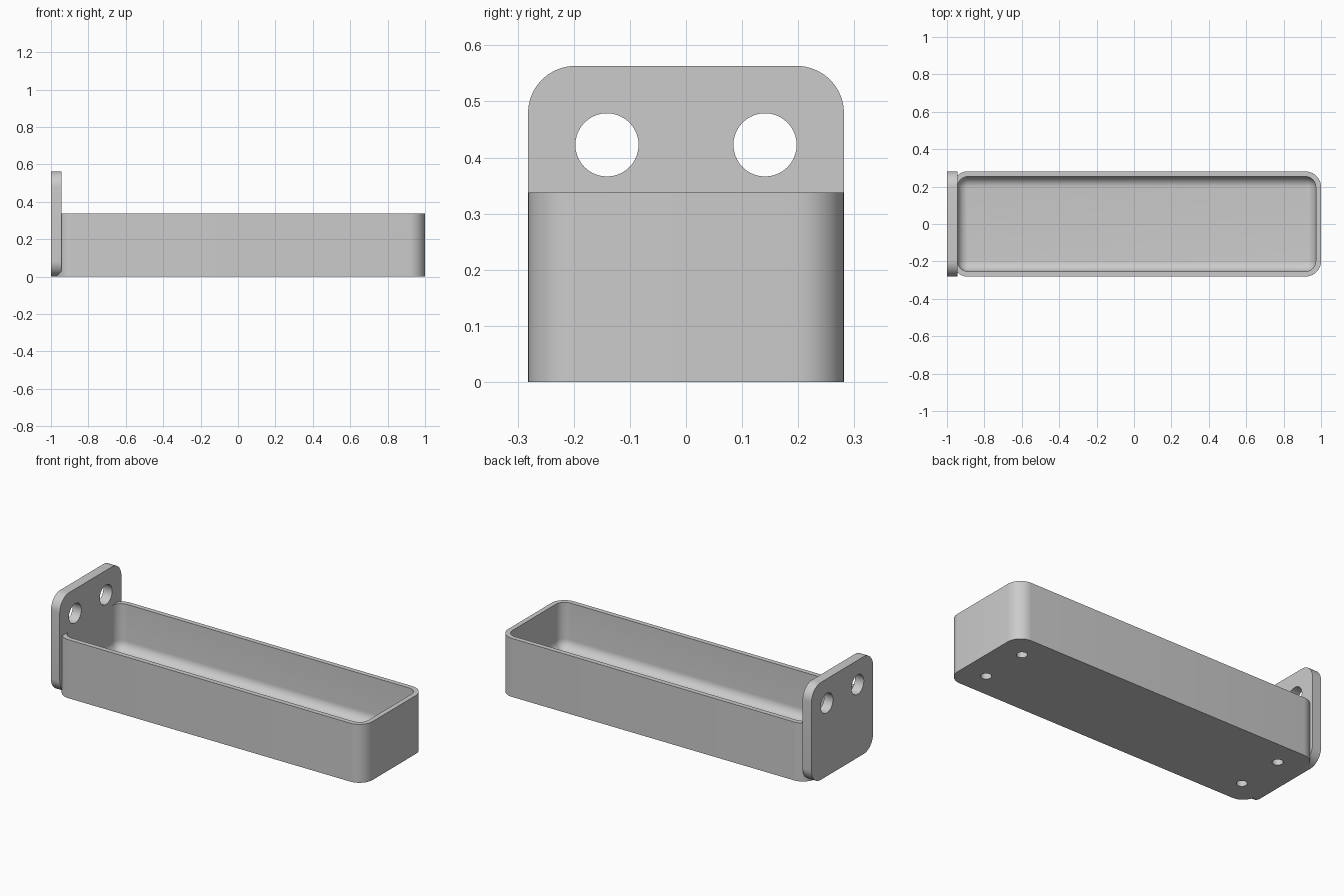
import bpy
import bmesh
from math import sin, cos, pi
from mathutils import Matrix

if "Cube" in bpy.data.objects:
    bpy.data.objects.remove(bpy.data.objects["Cube"], do_unlink=True)

U = 2 / 71                      # one millimetre of the part
HALF_WIDTH = 10 * U
PLATE_BACK, PLATE_FACE = -1.0, -1.0 + 2 * U
TRAY_BACK, TRAY_FRONT = -1.0 + U, 1.0
TRAY_TOP, PLATE_TOP = 12 * U, 20 * U
WALL, FLOOR, CORNER, FILLET = U, 2.5 * U, 3 * U, 2 * U
STEPS = 10

grey = bpy.data.materials.new("light grey plastic")
grey.use_nodes = True
colour = (0.6, 0.6, 0.6, 1)
grey.diffuse_color = colour
grey.node_tree.nodes["Principled BSDF"].inputs["Base Color"].default_value = colour


def rounded_rect(a0, a1, b0, b1, r):
    """Counter-clockwise outline of a rectangle with round corners."""
    centres = [(a1 - r, b1 - r), (a0 + r, b1 - r), (a0 + r, b0 + r), (a1 - r, b0 + r)]
    return [(ca + r * cos((q + i / STEPS) * pi / 2), cb + r * sin((q + i / STEPS) * pi / 2))
            for q, (ca, cb) in enumerate(centres) for i in range(STEPS + 1)]


def loft(name, rings):
    """Closed solid through matching rings of points, capped at both ends."""
    bm = bmesh.new()
    loops = [[bm.verts.new(p) for p in ring] for ring in rings]
    for low, high in zip(loops, loops[1:]):
        for i in range(len(low)):
            j = (i + 1) % len(low)
            bm.faces.new((low[i], low[j], high[j], high[i]))
    bm.faces.new(loops[0][::-1])
    bm.faces.new(loops[-1])
    bmesh.ops.remove_doubles(bm, verts=bm.verts, dist=1e-5)
    bmesh.ops.recalc_face_normals(bm, faces=bm.faces)
    return add_object(name, bm)


def add_object(name, bm):
    mesh = bpy.data.meshes.new(name)
    bm.to_mesh(mesh)
    bm.free()
    mesh.materials.append(grey)
    obj = bpy.data.objects.new(name, mesh)
    bpy.context.collection.objects.link(obj)
    return obj


def activate(obj):
    bpy.ops.object.select_all(action="DESELECT")
    obj.select_set(True)
    bpy.context.view_layer.objects.active = obj


def drill(obj, centres, radius, depth, turn=Matrix()):
    """Cut round holes, each centred on a point, into an object."""
    bm = bmesh.new()
    for centre in centres:
        bmesh.ops.create_cone(bm, cap_ends=True, segments=40, radius1=radius, radius2=radius,
                              depth=depth, matrix=Matrix.Translation(centre) @ turn)
    cutter = add_object("hole_cutter", bm)
    cutter.hide_render = True
    mod = obj.modifiers.new("holes", "BOOLEAN")
    mod.operation, mod.solver, mod.object = "DIFFERENCE", "EXACT", cutter
    activate(obj)
    bpy.ops.object.modifier_apply(modifier=mod.name)
    bpy.data.objects.remove(cutter, do_unlink=True)


# Tray: outer wall, rim, inner wall, then a filleted floor
def tray_ring(inset, z):
    outline = rounded_rect(TRAY_BACK + inset, TRAY_FRONT - inset,
                           -HALF_WIDTH + inset, HALF_WIDTH - inset, CORNER - inset)
    return [(x, y, z) for x, y in outline]


rings = [tray_ring(0, 0), tray_ring(0, TRAY_TOP), tray_ring(WALL, TRAY_TOP)]
for i in range(STEPS + 1):
    t = i / STEPS * pi / 2
    rings.append(tray_ring(WALL + FILLET * (1 - cos(t)), FLOOR + FILLET * (1 - sin(t))))
tray = loft("tray", rings)

# Blind recesses under the tray, near its four corners
middle = (TRAY_BACK + TRAY_FRONT) / 2
drill(tray, [(middle + sx * 30 * U, sy * 5 * U, 0) for sx in (-1, 1) for sy in (-1, 1)],
      U, 3 * U)

# Mounting plate with two screw holes
outline = rounded_rect(-HALF_WIDTH, HALF_WIDTH, 0, PLATE_TOP, CORNER)
plate = loft("mounting_plate", [[(x, y, z) for y, z in outline]
                                for x in (PLATE_BACK, PLATE_FACE)])
drill(plate, [(PLATE_BACK + U, s * 5 * U, 15 * U) for s in (-1, 1)],
      2 * U, 6 * U, Matrix.Rotation(pi / 2, 4, "Y"))

for obj in (tray, plate):
    activate(obj)
    bpy.ops.object.shade_smooth_by_angle(angle=pi / 6)
